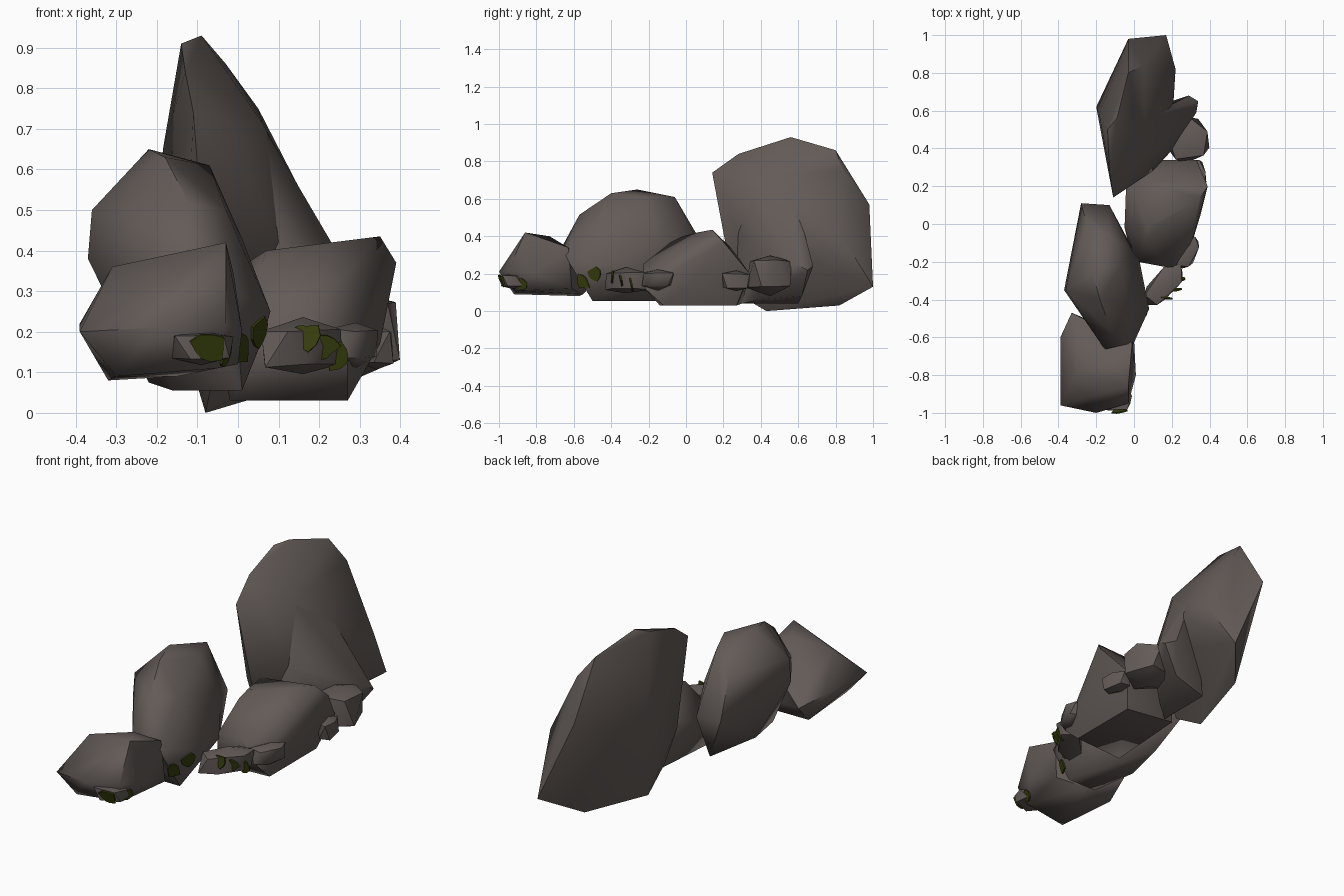
import bpy
import bmesh
import math
import random
from mathutils import Vector
from mathutils.bvhtree import BVHTree

random.seed(4)
if "Cube" in bpy.data.objects:
    bpy.data.objects.remove(bpy.data.objects["Cube"], do_unlink=True)


def make_material(name, colour):
    mat = bpy.data.materials.new(name)
    mat.use_nodes = True
    mat.diffuse_color = (*colour, 1)
    mat.node_tree.nodes["Principled BSDF"].inputs["Base Color"].default_value = (*colour, 1)
    return mat


stone = make_material("warm_grey_stone", (0.125, 0.104, 0.096))
moss = make_material("dark_green_moss", (0.04, 0.05, 0.004))


def finish(bm, name, material, angle):
    mesh = bpy.data.meshes.new(name)
    bm.to_mesh(mesh)
    bm.free()
    mesh.materials.append(material)
    obj = bpy.data.objects.new(name, mesh)
    bpy.context.collection.objects.link(obj)
    bpy.ops.object.select_all(action="DESELECT")
    obj.select_set(True)
    bpy.context.view_layer.objects.active = obj
    bpy.ops.object.shade_smooth_by_angle(angle=math.radians(angle))
    return obj


def hull(bm):
    result = bmesh.ops.convex_hull(bm, input=bm.verts)
    loose = set(result["geom_interior"] + result["geom_unused"])
    loose = [v for v in loose if isinstance(v, bmesh.types.BMVert)]
    bmesh.ops.delete(bm, geom=loose, context="VERTS")
    bmesh.ops.recalc_face_normals(bm, faces=bm.faces)


def boulder(name, *corners):
    """Faceted stone wrapped around a few corner points."""
    bm = bmesh.new()
    for corner in corners:
        bm.verts.new(corner)
    hull(bm)
    return finish(bm, name, stone, 55)


def pebble(name, centre, size, turn):
    """Small blocky stone made from a squared-off, jittered icosphere."""
    bm = bmesh.new()
    bmesh.ops.create_icosphere(bm, subdivisions=1, radius=1)
    for v in bm.verts:
        squared = [math.copysign(abs(a) ** 0.6, a) * b / 2 for a, b in zip(v.co, size)]
        v.co = Vector(squared) * random.uniform(0.88, 1.12)
    hull(bm)
    obj = finish(bm, name, stone, 45)
    obj.rotation_euler.z = math.radians(turn)
    obj.location = centre
    bpy.context.view_layer.update()
    return obj


def moss_patch(name, rock, target, aim, radius):
    """Thin ragged plate laid on the rock where a ray aimed at it lands."""
    bm = bmesh.new()
    bm.from_mesh(rock.data)
    bm.transform(rock.matrix_world)
    tree = BVHTree.FromBMesh(bm)
    bm.free()
    aim = Vector(aim).normalized()
    spot, normal, _, _ = tree.ray_cast(Vector(target) + aim, -aim)
    if spot is None:
        return
    side = Vector((0, 0, 1)).cross(normal).normalized()
    up = normal.cross(side)
    bm = bmesh.new()
    ring = []
    for i in range(9):
        a = math.tau * i / 9
        r = radius * random.uniform(0.7, 1.25)
        ring.append(bm.verts.new(spot + normal * 0.006 + side * r * math.cos(a) + up * r * math.sin(a)))
    face = bm.faces.new(ring)
    extruded = bmesh.ops.extrude_face_region(bm, geom=[face])["geom"]
    for v in extruded:
        if isinstance(v, bmesh.types.BMVert):
            v.co -= normal * 0.008
    bmesh.ops.recalc_face_normals(bm, faces=bm.faces)
    finish(bm, name, moss, 30)


# Tall leaning slab at the back, with a buttress on its side
boulder("tall_slab",
        (-.11, .14, .74), (-.13, .28, .84), (-.14, .5, .91), (-.09, .56, .93),
        (-.03, .8, .86), (.05, .84, .75), (.06, .37, .715), (-.02, .24, .715), (.1, .28, .42),
        (-.185, .58, .65), (-.2, .62, .4), (-.03, .98, .57), (.17, 1, .13), (.22, .82, .42),
        (.21, .66, .42), (.02, .82, .03), (-.08, .43, 0), (-.06, .26, .1), (-.13, .26, .3))
boulder("slab_buttress",
        (.08, .57, .66), (.06, .38, .71), (.1, .28, .42), (.2, .39, .25),
        (.33, .59, .25), (.34, .65, .22), (.29, .68, .24), (.24, .62, .08), (.15, .38, .06),
        (0, .27, .2), (.05, .3, .04), (.05, .6, .04))

# Low middle boulder
boulder("middle_boulder",
        (.35, .14, .435), (.39, .2, .37), (.23, .06, .42), (.07, -.02, .4), (-.04, .25, .33),
        (.06, -.08, .37), (.02, -.2, .22), (.18, -.23, .25), (.27, -.22, .12), (.04, -.19, .11),
        (.27, -.12, .03), (-.02, -.14, .03), (.27, .27, .03), (0, .3, .04),
        (-.05, -.02, .2), (.35, .04, .17), (.33, .34, .2), (.1, .34, .2))

# Rounded upright boulder
upright = boulder("upright_boulder",
                  (-.22, -.26, .65), (-.18, -.4, .63), (-.14, -.06, .61), (-.07, -.22, .61),
                  (-.36, -.35, .5), (-.37, -.35, .38), (-.12, -.57, .515), (-.15, -.67, .33),
                  (-.03, -.46, .5), (-.01, -.65, .3), (.01, -.3, .43), (-.01, -.14, .37),
                  (.08, -.45, .25), (.06, -.44, .18), (.01, -.5, .055), (-.16, -.5, .055),
                  (-.22, -.27, .075), (-.14, 0, .055), (.03, -.2, .2), (-.13, .1, .3),
                  (-.28, .11, .32), (-.25, 0, .5))

# Small front boulder
front = boulder("front_boulder",
                (-.03, -.86, .42), (-.31, -.8, .36), (-.1, -.73, .4), (-.3, -.6, .27),
                (-.39, -.96, .2), (-.2, -1, .21), (-.03, -.95, .22), (-.3, -.92, .09),
                (-.05, -.9, .11), (-.32, -.57, .08), (-.15, -.55, .09), (-.01, -.63, .34),
                (0, -.61, .12), (.01, -.8, .2), (-.33, -.47, .18), (-.39, -.6, .22))

# Loose stones along the base
front_pebble = pebble("front_pebble", (-.09, -.925, .16), (.17, .13, .09), 10)
base_pebble = pebble("base_pebble", (.16, -.32, .16), (.28, .13, .14), 50)
pebble("side_pebble", (.29, -.15, .17), (.19, .09, .11), 68)
pebble("rear_pebble_large", (.28, .45, .2), (.23, .24, .22), 20)
pebble("rear_pebble_small", (.34, .27, .16), (.08, .16, .12), 10)

# Moss patches
moss_patch("front_moss", front_pebble, (-.08, -.92, .16), (.1, -1, 0), .042)
moss_patch("corner_moss", front, (-.02, -.9, .15), (.6, -1, 0), .032)
for i in range(3):
    moss_patch("base_moss", base_pebble, (.13 + .04 * i, -.36 + .05 * i, .19 - .025 * i), (1, -.8, 0), .034)
moss_patch("upright_moss_low", upright, (.03, -.56, .16), (1, -.3, 0), .042)
moss_patch("upright_moss_high", upright, (.04, -.48, .195), (1, -.3, 0), .04)
